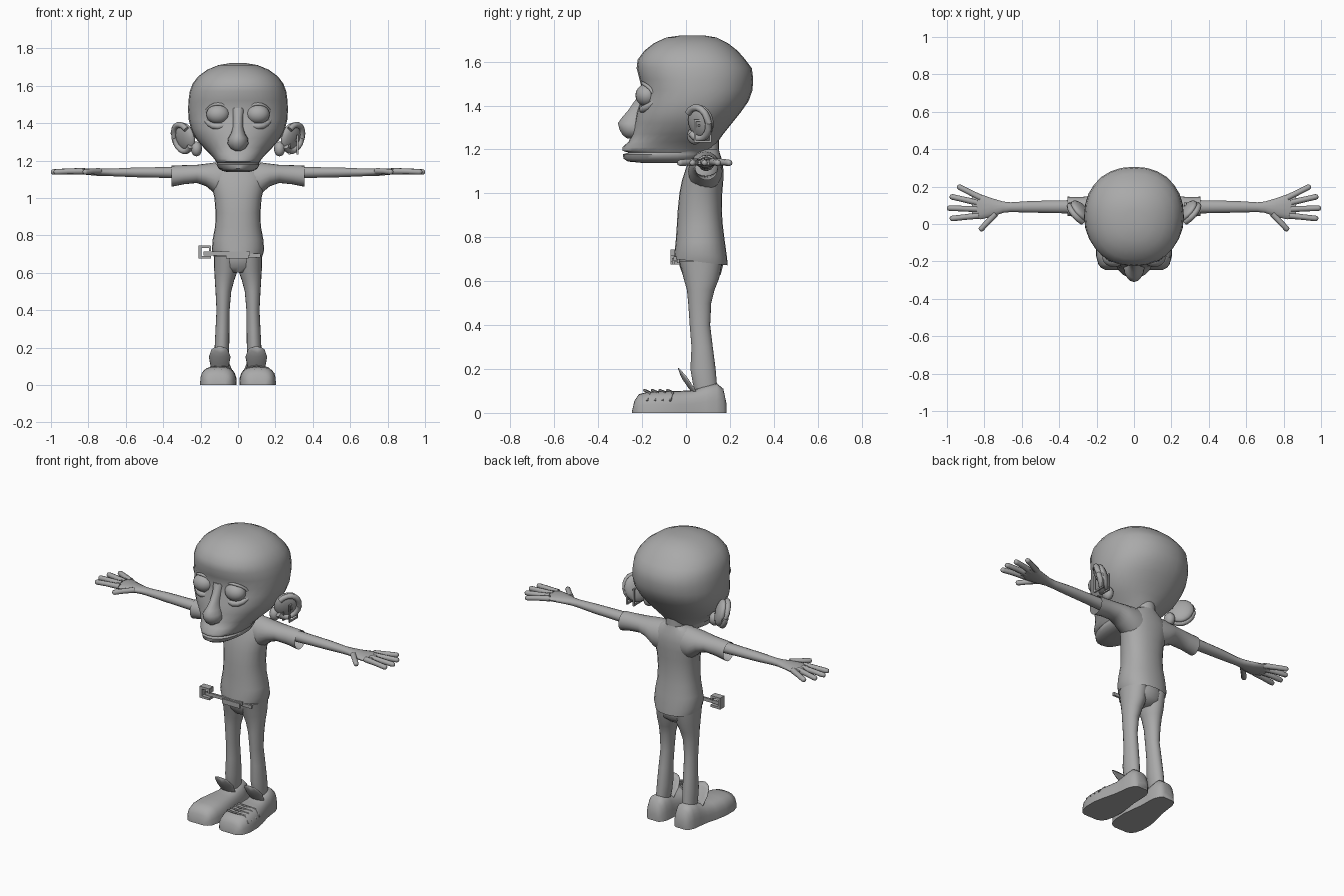
import bpy, bmesh, math
from mathutils import Vector, Matrix

grey = bpy.data.materials.new("plain grey")
grey.diffuse_color = (0.4, 0.4, 0.4, 1)


def finish(name, bm, angle=50):
    bmesh.ops.recalc_face_normals(bm, faces=bm.faces[:])
    me = bpy.data.meshes.new(name)
    bm.to_mesh(me)
    bm.free()
    me.materials.append(grey)
    ob = bpy.data.objects.new(name, me)
    bpy.context.collection.objects.link(ob)
    bpy.ops.object.select_all(action='DESELECT')
    ob.select_set(True)
    bpy.context.view_layer.objects.active = ob
    bpy.ops.object.shade_smooth_by_angle(angle=math.radians(angle))
    return ob


def skin(name, rings, caps=(True, True), angle=50):
    bm = bmesh.new()
    rows = [[bm.verts.new(p) for p in r] for r in rings]
    n = len(rows[0])
    for a, b in zip(rows, rows[1:]):
        for i in range(n):
            j = (i + 1) % n
            bm.faces.new((a[i], a[j], b[j], b[i]))
    for row, cap in ((rows[0], caps[0]), (rows[-1], caps[1])):
        if cap:
            bm.faces.new(row)
    return finish(name, bm, angle)


def power(v, p):
    return math.copysign(abs(v) ** (2 / p), v)


def loft(name, axis, stations, side=1, n=20, p=2.0, caps=(True, True), angle=50):
    """Stations: position, centre u, half width u, v low, v high, v of widest point."""
    rings = []
    for t, uc, hw, lo, hi, mid in stations:
        ring = []
        for i in range(n):
            a = 2 * math.pi * i / n
            u = uc + hw * power(math.cos(a), p)
            s = power(math.sin(a), p)
            v = mid + s * ((hi - mid) if s > 0 else (mid - lo))
            x, y, z = {'X': (t, u, v), 'Y': (u, t, v), 'Z': (u, v, t)}[axis]
            ring.append((x * side, y, z))
        rings.append(ring)
    return skin(name, rings, caps, angle)


def limb(name, points, side=1, n=10, squash=1.0):
    """Tube through (x, y, z, radius) points."""
    pts = [Vector((q[0] * side, q[1], q[2])) for q in points]
    rings = []
    for i, q in enumerate(pts):
        d = pts[min(i + 1, len(pts) - 1)] - pts[max(i - 1, 0)]
        rot = d.to_track_quat('Z', 'Y')
        r = points[i][3]
        rings.append([q + rot @ Vector((r * squash * math.cos(2 * math.pi * k / n),
                                        r * math.sin(2 * math.pi * k / n), 0)) for k in range(n)])
    return skin(name, rings)


def ball(name, c, r, rot=(0, 0, 0), seg=20):
    bm = bmesh.new()
    m = Matrix.Translation(c)
    for a, ax in zip(rot, 'XYZ'):
        m = m @ Matrix.Rotation(a, 4, ax)
    bmesh.ops.create_uvsphere(bm, u_segments=seg, v_segments=seg // 2 + 2, radius=1,
                              matrix=m @ Matrix.Diagonal((*r, 1)))
    return finish(name, bm)


def bars(name, boxes):
    """Boxes given as (centre, size)."""
    bm = bmesh.new()
    for c, s in boxes:
        bmesh.ops.create_cube(bm, size=1, matrix=Matrix.Translation(c) @ Matrix.Diagonal((*s, 1)))
    return finish(name, bm, 20)


# head: skull, face and jaw in one skin, with a groove for the mouth
loft("head", 'Z', [
    (1.138, 0, .055, -.19, .00, -.08), (1.145, 0, .085, -.265, .05, -.08), (1.158, 0, .105, -.285, .07, -.08),
    (1.178, 0, .115, -.287, .09, -.08), (1.186, 0, .112, -.262, .10, -.08), (1.194, 0, .118, -.29, .11, -.08),
    (1.21, 0, .128, -.29, .13, -.07), (1.235, 0, .15, -.262, .145, -.04), (1.27, 0, .185, -.245, .17, 0),
    (1.32, 0, .228, -.235, .21, .02), (1.37, 0, .252, -.225, .25, .03), (1.42, 0, .264, -.208, .285, .04),
    (1.47, 0, .267, -.20, .303, .04), (1.52, 0, .265, -.212, .306, .04), (1.57, 0, .258, -.225, .30, .04),
    (1.61, 0, .243, -.22, .27, .04), (1.65, 0, .213, -.19, .235, .03), (1.685, 0, .165, -.145, .19, .03),
    (1.71, 0, .105, -.09, .14, .03), (1.72, 0, .045, -.02, .08, .03)], n=28, p=2.2)

# nose
loft("nose", 'Z', [
    (1.25, 0, .018, -.268, -.20, -.22), (1.265, 0, .042, -.288, -.20, -.23), (1.29, 0, .056, -.303, -.20, -.235),
    (1.32, 0, .052, -.31, -.20, -.235), (1.345, 0, .038, -.292, -.20, -.22), (1.38, 0, .028, -.262, -.19, -.21),
    (1.43, 0, .028, -.228, -.17, -.19), (1.48, 0, .036, -.208, -.16, -.18)], n=16)

for s, tag in ((1, "left"), (-1, "right")):
    # eyes with lids, bags and brow ridge
    ball(f"{tag}_eye", (.107 * s, -.178, 1.447), (.062, .052, .052), seg=24)
    arc = [(math.cos(math.radians(a)), math.sin(math.radians(a))) for a in range(190, 351, 20)]
    limb(f"{tag}_eye_bag", [(.107 + .07 * c, -.196 + .03 * abs(c) ** 2 * (2.0 if c > 0 else .5),
                             1.44 + .058 * k, .006 - .012 * k) for c, k in arc], s)
    limb(f"{tag}_upper_lid", [(.107 + .064 * c, -.197 + .03 * c * c * (1.6 if c > 0 else .6),
                               1.448 - .054 * k, .008) for c, k in arc], s)
    # ears: cupped shell and raised rim
    rot = (0, math.radians(18 * s), math.radians(-40 * s))
    ball(f"{tag}_ear", (.283 * s, .068, 1.325), (.03, .072, .08), rot, 16)
    m = Matrix.Rotation(rot[1], 3, 'Y') @ Matrix.Rotation(rot[2], 3, 'Z')
    rim = []
    for a in range(-130, 151, 20):
        a = math.radians(a)
        q = m @ Vector((.022 * s, .064 * math.cos(a), .074 * math.sin(a)))
        rim.append((.283 * s + q.x, .068 + q.y, 1.325 + q.z, .016))
    limb(f"{tag}_ear_rim", rim, n=8)
    ball(f"{tag}_ear_lobe", (.222 * s, .04, 1.262), (.03, .035, .04), seg=12)

    # sleeves
    loft(f"{tag}_sleeve", 'X', [
        (.05, .09, .07, 1.0, 1.195, 1.1), (.12, .088, .078, 1.02, 1.19, 1.1),
        (.17, .088, .07, 1.062, 1.183, 1.12), (.22, .09, .06, 1.08, 1.177, 1.128),
        (.29, .092, .052, 1.073, 1.175, 1.122), (.355, .094, .052, 1.06, 1.172, 1.116)], s, caps=(True, False))
    # arm, widening into the palm
    loft(f"{tag}_arm", 'X', [
        (.30, .092, .036, 1.102, 1.168, 1.135), (.42, .092, .034, 1.107, 1.165, 1.136),
        (.55, .092, .031, 1.11, 1.163, 1.137), (.66, .09, .026, 1.115, 1.158, 1.137),
        (.70, .09, .03, 1.117, 1.158, 1.138), (.76, .088, .05, 1.118, 1.158, 1.14),
        (.82, .092, .067, 1.124, 1.157, 1.142), (.865, .098, .062, 1.13, 1.152, 1.142)], s, n=14)
    # fingers and thumb
    for k, (x0, y0, x1, y1) in enumerate([(.74, .055, .825, -.035), (.83, .045, .985, .028),
                                          (.84, .08, 1.0, .085), (.84, .115, .985, .148), (.82, .14, .945, .203)]):
        limb(f"{tag}_finger_{k}", [(x0 + (x1 - x0) * f, y0 + (y1 - y0) * f, 1.143 - .005 * f * f, r)
                                   for f, r in ((0, .017), (.5, .015), (.9, .015), (.97, .012), (1, .005))], s, 8)

    # trouser legs
    loft(f"{tag}_leg", 'Z', [
        (.10, .09, .034, .04, .145, .09), (.14, .088, .038, .03, .14, .085), (.20, .086, .039, .02, .135, .08),
        (.30, .083, .037, .025, .122, .075), (.40, .08, .035, .017, .11, .065), (.50, .078, .042, .01, .115, .065),
        (.56, .072, .052, .004, .13, .065), (.61, .065, .062, -.01, .15, .07), (.69, .063, .066, -.03, .165, .07)], s)
    # shoe, flat underneath
    loft(f"{tag}_shoe", 'Y', [
        (-.245, .108, .045, 0, .012, 0), (-.235, .108, .068, 0, .055, 0), (-.215, .107, .084, 0, .085, 0),
        (-.17, .107, .096, 0, .097, 0), (-.10, .105, .098, 0, .1, 0), (-.03, .102, .088, 0, .1, 0),
        (.03, .098, .075, 0, .103, 0), (.09, .094, .07, 0, .125, 0), (.14, .093, .065, 0, .135, 0),
        (.17, .093, .052, 0, .11, 0), (.185, .093, .035, 0, .04, 0)], s, n=24, p=2.9)
    # flared shoe tongue
    limb(f"{tag}_shoe_tongue", [(.098, .04, .09, .046), (.098, .02, .118, .052), (.098, -.005, .15, .058),
                                (.098, -.025, .178, .048), (.098, -.031, .186, .03)], s, 14, 1)
    tongue = bpy.context.object
    for v in tongue.data.vertices:  # flatten the tongue into a curved plate
        x = abs(v.co.x) - .098
        mid = .04 - .071 * (v.co.z - .09) / .096
        v.co.y = mid + (v.co.y - mid) * .18 + 5 * x * x

# shirt body with a hem that drops at the back
shirt = loft("shirt", 'Z', [
    (.695, 0, .13, -.055, .19, .07), (.73, 0, .14, -.052, .187, .07), (.78, 0, .135, -.047, .177, .07),
    (.85, 0, .122, -.042, .168, .07), (.92, 0, .12, -.038, .163, .07), (1.0, 0, .126, -.03, .165, .07),
    (1.06, 0, .14, -.018, .17, .08), (1.11, 0, .15, -.002, .17, .085), (1.15, 0, .13, .012, .165, .09),
    (1.18, 0, .10, .025, .155, .09), (1.20, 0, .065, .035, .15, .09)], n=24, p=2.25, caps=(False, True))
for v in shirt.data.vertices:
    if v.co.z < .75:
        v.co.z -= .12 * v.co.y
loft("neck", 'Z', [(1.14, 0, .06, .03, .15, .09), (1.3, 0, .06, .03, .15, .09)])
loft("hips", 'Z', [(.60, 0, .08, .01, .12, .07), (.63, 0, .118, -.015, .158, .07),
                   (.67, 0, .124, -.03, .168, .07), (.72, 0, .12, -.03, .165, .07)])

# belt, buckle and the loose end loop
bars("belt", [((-.06, -.05, .703), (.25, .012, .02)), ((-.005, -.056, .69), (.12, .014, .03)),
              ((.085, -.035, .692), (.07, .012, .02))])
bars("belt_loop", [((-.203, -.05, .71), (.014, .04, .07)), ((-.172, -.05, .738), (.05, .04, .014)),
                   ((-.175, -.05, .682), (.06, .04, .014)), ((-.15, -.05, .73), (.012, .04, .026))])

# linked rectangular earrings
frames = []
for x in (.275, .318):
    frames += [((x, y, 1.285), (.009, .009, .105)) for y in (.042, .112)]
    frames += [((x, .077, z), (.009, .079, .009)) for z in (1.237, 1.333)]
frames += [((.297, .06, 1.31), (.052, .009, .009))]
bars("earrings", frames)

# laces on one shoe
for k in range(4):
    y = -.06 - .035 * k
    limb(f"lace_{k}", [(.045, y, .093, .006), (.10, y - .025, .104, .006), (.16, y, .09, .006),
                       (.195, y - .012, .055, .005)], 1, 6)
